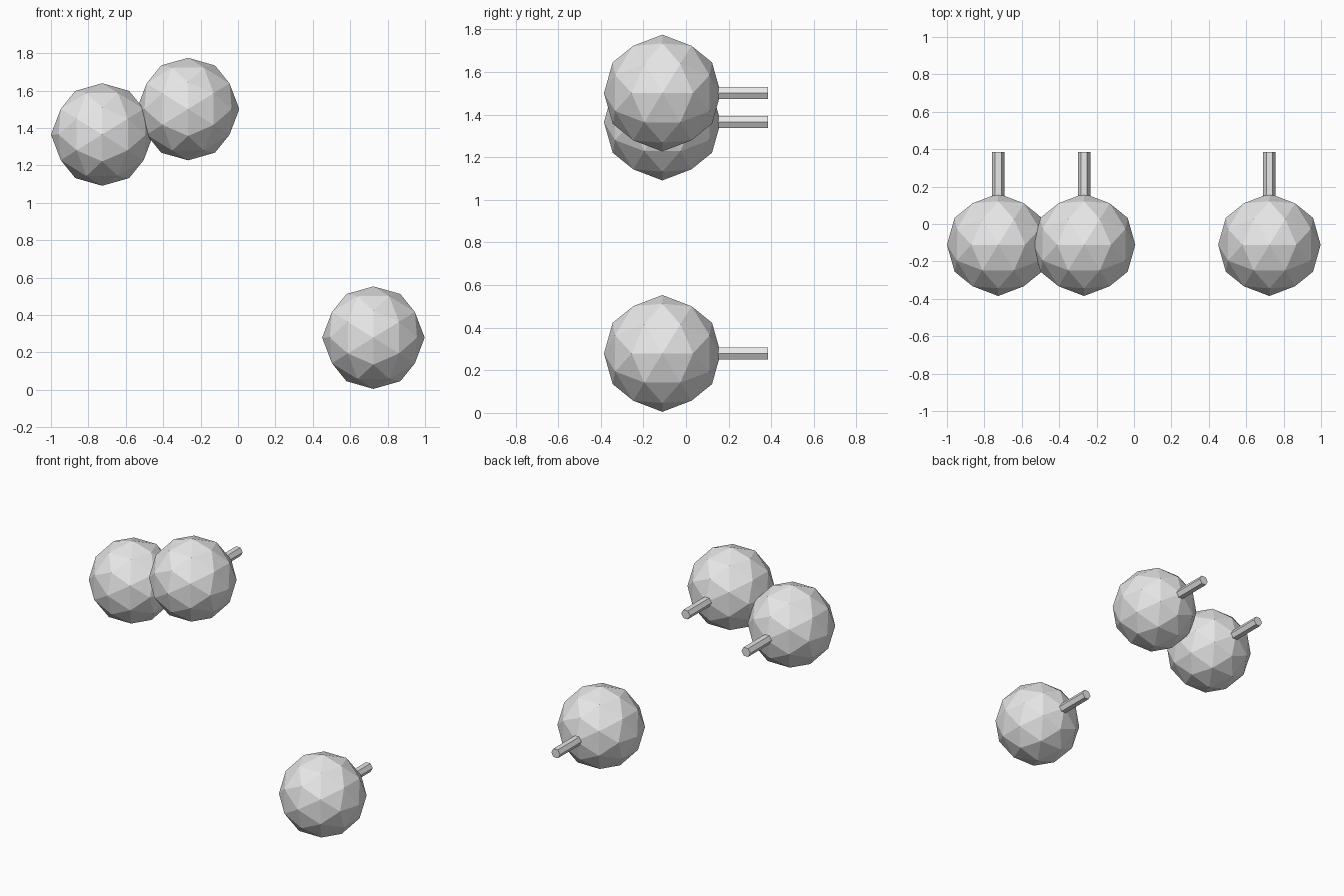
import bpy
import bmesh
import math
from mathutils import Matrix, Vector

if "Cube" in bpy.data.objects:
    bpy.data.objects.remove(bpy.data.objects["Cube"])

R = 0.274                # ball radius
BALL_Y = -0.111          # ball centre depth
ROD_R = 0.0335
ROD_START, ROD_END = -0.111, 0.385
CENTRES = {"left": (-0.726, 1.365), "middle": (-0.267, 1.501), "right": (0.724, 0.279)}

grey = bpy.data.materials.new("light grey")
grey.diffuse_color = (0.8, 0.8, 0.8, 1)
grey.use_nodes = True
grey.node_tree.nodes["Principled BSDF"].inputs["Base Color"].default_value = grey.diffuse_color


def finish(bm, name, location):
    bmesh.ops.recalc_face_normals(bm, faces=bm.faces)
    mesh = bpy.data.meshes.new(name)
    bm.to_mesh(mesh)
    bm.free()
    mesh.materials.append(grey)
    obj = bpy.data.objects.new(name, mesh)
    obj.location = location
    bpy.context.collection.objects.link(obj)


def make_ball(name, x, z):
    # icosahedron from three golden rectangles, split once and rounded
    bm = bmesh.new()
    phi = (1 + math.sqrt(5)) / 2
    for a in (-1, 1):
        for b in (-phi, phi):
            for co in ((a, 0, b), (b, a, 0), (0, b, a)):
                bm.verts.new(co)
    bmesh.ops.convex_hull(bm, input=bm.verts)
    bmesh.ops.subdivide_edges(bm, edges=bm.edges[:], cuts=1, use_grid_fill=True)
    for v in bm.verts:
        v.co = v.co.normalized() * R
    finish(bm, name, Vector((x, BALL_Y, z)))


def make_rod(name, x, z):
    # six-sided rod running back from the ball, corners to left and right
    bm = bmesh.new()
    bmesh.ops.create_cone(bm, cap_ends=True, segments=6, radius1=ROD_R, radius2=ROD_R,
                          depth=ROD_END - ROD_START)
    widest = max(v.co.x for v in bm.verts)
    if widest < ROD_R * 0.95:
        bmesh.ops.rotate(bm, verts=bm.verts, matrix=Matrix.Rotation(math.pi / 6, 3, 'Z'))
    bmesh.ops.rotate(bm, verts=bm.verts, matrix=Matrix.Rotation(math.pi / 2, 3, 'X'))
    finish(bm, name, Vector((x, (ROD_START + ROD_END) / 2, z)))


for side, (x, z) in CENTRES.items():
    make_ball(side + "_ball", x, z)
    make_rod(side + "_rod", x, z)
